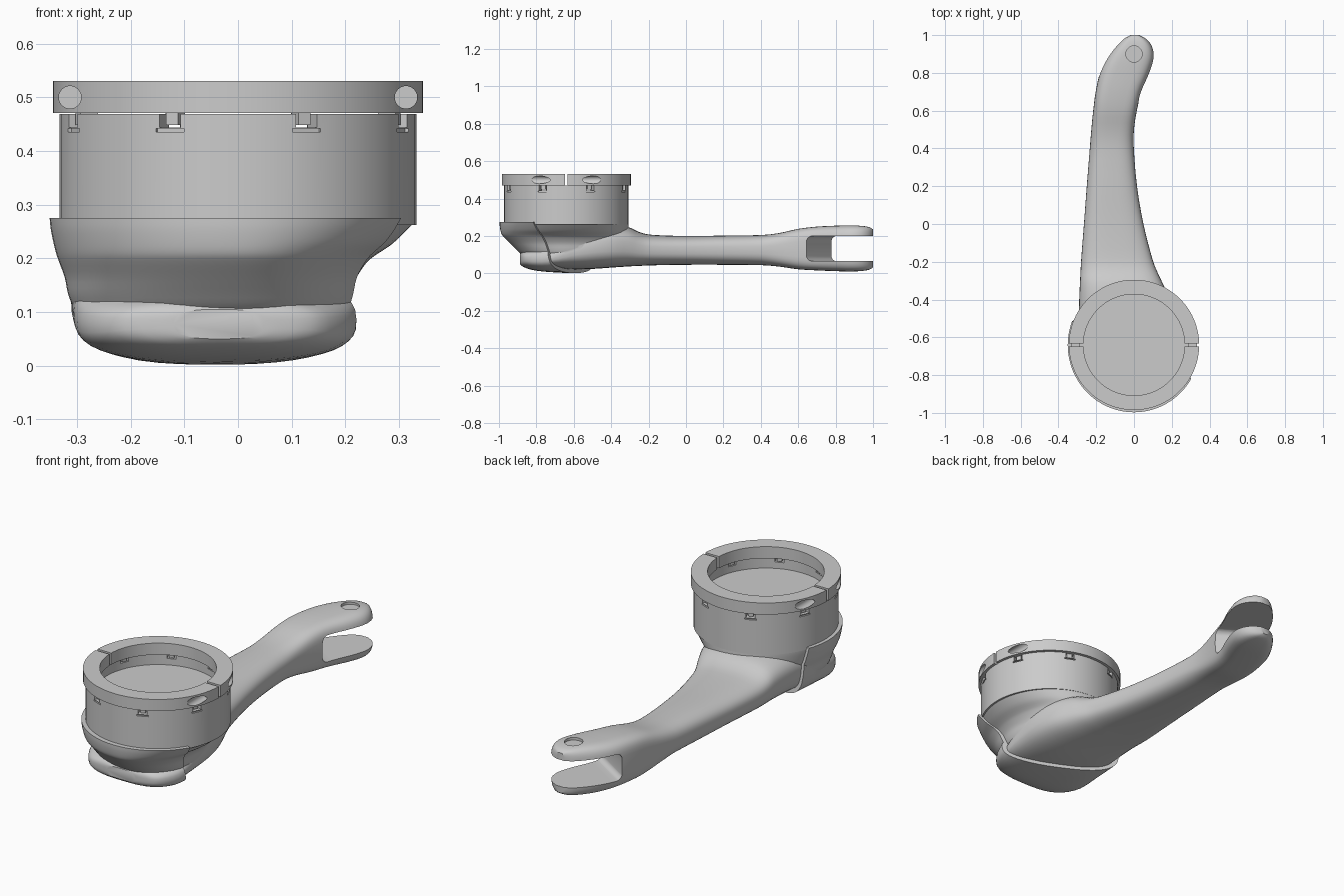
import bpy, bmesh, math
from mathutils import Vector, Matrix

if "Cube" in bpy.data.objects:
    bpy.data.objects.remove(bpy.data.objects["Cube"])

CY = -0.64          # cup axis position along y
COVER = 0.02        # cover shell thickness


def finish(name, bm):
    bmesh.ops.recalc_face_normals(bm, faces=bm.faces)
    me = bpy.data.meshes.new(name)
    bm.to_mesh(me)
    bm.free()
    ob = bpy.data.objects.new(name, me)
    bpy.context.collection.objects.link(ob)
    return ob


def loft(name, rings, wrap=False, plane=None):
    """Skin a list of equal-length rings; optionally cut by a plane and cap."""
    bm = bmesh.new()
    vs = [[bm.verts.new(p) for p in r] for r in rings]
    n = len(vs[0])
    pairs = list(zip(vs, vs[1:])) + ([(vs[-1], vs[0])] if wrap else [])
    for a, b in pairs:
        for i in range(n):
            j = (i + 1) % n
            bm.faces.new((a[i], a[j], b[j], b[i]))
    if not wrap:
        bm.faces.new(vs[0])
        bm.faces.new(vs[-1])
    if plane:
        bmesh.ops.bisect_plane(bm, geom=bm.verts[:] + bm.edges[:] + bm.faces[:],
                               plane_co=plane[0], plane_no=plane[1], clear_outer=True)
        bmesh.ops.holes_fill(bm, edges=[e for e in bm.edges if e.is_boundary], sides=0)
    return finish(name, bm)


def circle(r, z, n=64):
    return [(r * math.cos(2 * math.pi * (i + .5) / n), CY + r * math.sin(2 * math.pi * (i + .5) / n), z)
            for i in range(n)]


def boxes(name, size, mats, bevel_front=0):
    """One mesh holding a box at each of the given placements."""
    bm = bmesh.new()
    for mat in mats:
        verts = bmesh.ops.create_cube(bm, size=1, matrix=mat @ Matrix.Diagonal((*size, 1)))['verts']
        if bevel_front:
            inv = mat.inverted()
            es = [e for e in bm.edges if all((inv @ v.co).y < 0 for v in e.verts)
                  and abs(e.verts[0].co.z - e.verts[1].co.z) < 1e-6]
            bmesh.ops.bevel(bm, geom=es, offset=bevel_front, segments=5, profile=0.5, affect='EDGES')
    return finish(name, bm)


def cylinder(name, r, h, mat):
    bm = bmesh.new()
    bmesh.ops.create_cone(bm, cap_ends=True, segments=32, radius1=r, radius2=r, depth=h, matrix=mat)
    return finish(name, bm)


def boolean(ob, others, op):
    for o in others:
        m = ob.modifiers.new("bool", 'BOOLEAN')
        m.operation, m.solver, m.object = op, 'EXACT', o
        bpy.context.view_layer.objects.active = ob
        bpy.ops.object.modifier_apply(modifier=m.name)
        bpy.data.objects.remove(o)


def smooth_rows(rows, k=3):
    """Catmull-Rom interpolation between parameter rows."""
    out = []
    for i in range(len(rows) - 1):
        p0, p1, p2, p3 = (rows[max(0, min(len(rows) - 1, i + d))] for d in (-1, 0, 1, 2))
        for s in range(k):
            t = s / k
            out.append([0.5 * (2 * b + (c - a) * t + (2 * a - 5 * b + 4 * c - d) * t * t
                               + (3 * b - a - 3 * c + d) * t ** 3)
                        for a, b, c, d in zip(p0, p1, p2, p3)])
    return out + [list(rows[-1])]


# arm stations: y, x left, x right, z bottom, z top
ARM = [(-.868, -.10, .03, .07, .085), (-.85, -.19, .115, .055, .1), (-.80, -.245, .165, .038, .115),
       (-.72, -.28, .2, .028, .14), (-.60, -.29, .21, .022, .22), (-.50, -.292, .208, .024, .255),
       (-.40, -.29, .188, .031, .26), (-.31, -.286, .15, .037, .248), (-.25, -.283, .122, .04, .221),
       (-.18, -.279, .096, .043, .206), (0, -.265, .05, .046, .2), (.2, -.25, .016, .046, .202),
       (.4, -.234, -.001, .044, .205), (.5, -.226, 0, .036, .216), (.6, -.216, .015, .022, .238),
       (.7, -.203, .04, .016, .25), (.8, -.18, .083, .012, .255), (.88, -.14, .106, .01, .257),
       (.94, -.095, .097, .013, .254), (.98, -.055, .066, .02, .247), (1.0, -.018, .028, .032, .235)]

# funnel rows under the cup: z, left, right, front and back radii
FUNNEL = [(.08, .27, .18, .195, .30), (.105, .287, .203, .23, .31), (.13, .297, .212, .255, .32),
          (.16, .303, .219, .285, .33), (.19, .314, .238, .315, .335), (.205, .319, .255, .326, .335),
          (.225, .324, .285, .332, .334), (.25, .329, .312, .336, .333), (.27, .331, .331, .337, .332)]


def arm_rings(d=0.0, n=44):
    rings = []
    for y, xl, xr, zb, zt in smooth_rows(ARM):
        e = 2 / (2.8 + 1.4 * max(0, min(1, (y - .4) / .25)))   # squarer towards the fork
        ring = []
        for i in range(n):
            c, s = math.cos(2 * math.pi * i / n), math.sin(2 * math.pi * i / n)
            ring.append(((xl + xr) / 2 + ((xr - xl) / 2 + d) * math.copysign(abs(c) ** e, c), y - d,
                         (zb + zt) / 2 + ((zt - zb) / 2 + d) * math.copysign(abs(s) ** e, s)))
        rings.append(ring)
    return rings


def funnel_rings(d=0.0, n=64):
    rings = []
    for z, l, r, f, b in smooth_rows(FUNNEL):
        ring = []
        for i in range(n):
            c, s = math.cos(2 * math.pi * i / n), math.sin(2 * math.pi * i / n)
            ring.append((((r if c > 0 else l) + d) * c, CY + ((b if s > 0 else f) + d) * s,
                         z + d * 0.25))
        rings.append(ring)
    return rings


# cup with eight notches in its rim
cup = loft("cup", [circle(.3332, .262), circle(.3332, .469), circle(.288, .469), circle(.288, .412)])
spots = [Matrix.Translation((0, CY, 0)) @ Matrix.Rotation(math.radians(22.6 + 45 * k), 4, 'Z')
         for k in range(8)]
at = lambda r, z: [m @ Matrix.Translation((r, 0, z)) for m in spots]
boolean(cup, [boxes("notches", (.0913, .0423, .0617), at(.315, .475)),
              boxes("notch_feet", (.021, .0563, .0063), at(.3352, .4385))], 'DIFFERENCE')

# arm and flared neck, with a fork slot square to the bent tip and a shallow pin recess
body = loft("crank_arm", arm_rings())
boolean(body, [loft("neck", funnel_rings())], 'UNION')
slot_dir = Vector((.537, .844, 0))
slot_mat = (Matrix.Translation(Vector((-.08, .71, .1325)) + slot_dir * .3)
            @ Matrix.Rotation(-math.atan2(.537, .844), 4, 'Z'))
boolean(body, [boxes("fork_slot", (.8, .6, .135), [slot_mat], .03),
               cylinder("pin_recess", .043, .1, Matrix.Translation((0, .9, .293)))], 'DIFFERENCE')

# tabs hanging from the ring into the notches
tabs = boxes("ring_tabs", (.035, .024, .028), at(.305, .462))

# split clamp ring with blind screw holes beside each slit
ring = loft("clamp_ring", [circle(.345, .471, 96), circle(.345, .53, 96),
                           circle(.268, .53, 96), circle(.268, .471, 96)], wrap=True)
ring_cuts = [boxes("slit", (1, .015, .2), [Matrix.Translation((0, CY, .5))])]
for sx in (-1, 1):
    for sy in (-1, 1):
        ring_cuts.append(cylinder("screw_hole", .021, .2, Matrix.Translation(
            (sx * .313, CY + sy * .15, .5)) @ Matrix.Rotation(math.pi / 2, 4, 'X')))
boolean(ring, ring_cuts, 'DIFFERENCE')

# cover shell: thickened front of the body, cut off on a slanted plane
no = Vector((.43, .90, .207))
plane = (no * (-.549 / no.length_squared), no.normalized())
cover = loft("front_cover", arm_rings(COVER), plane=plane)
boolean(cover, [loft("cover_rim", funnel_rings(COVER), plane=plane)], 'UNION')

for ob in [body, cup, ring, cover, tabs]:
    bpy.ops.object.select_all(action='DESELECT')
    ob.select_set(True)
    bpy.context.view_layer.objects.active = ob
    bpy.ops.object.shade_smooth_by_angle()
